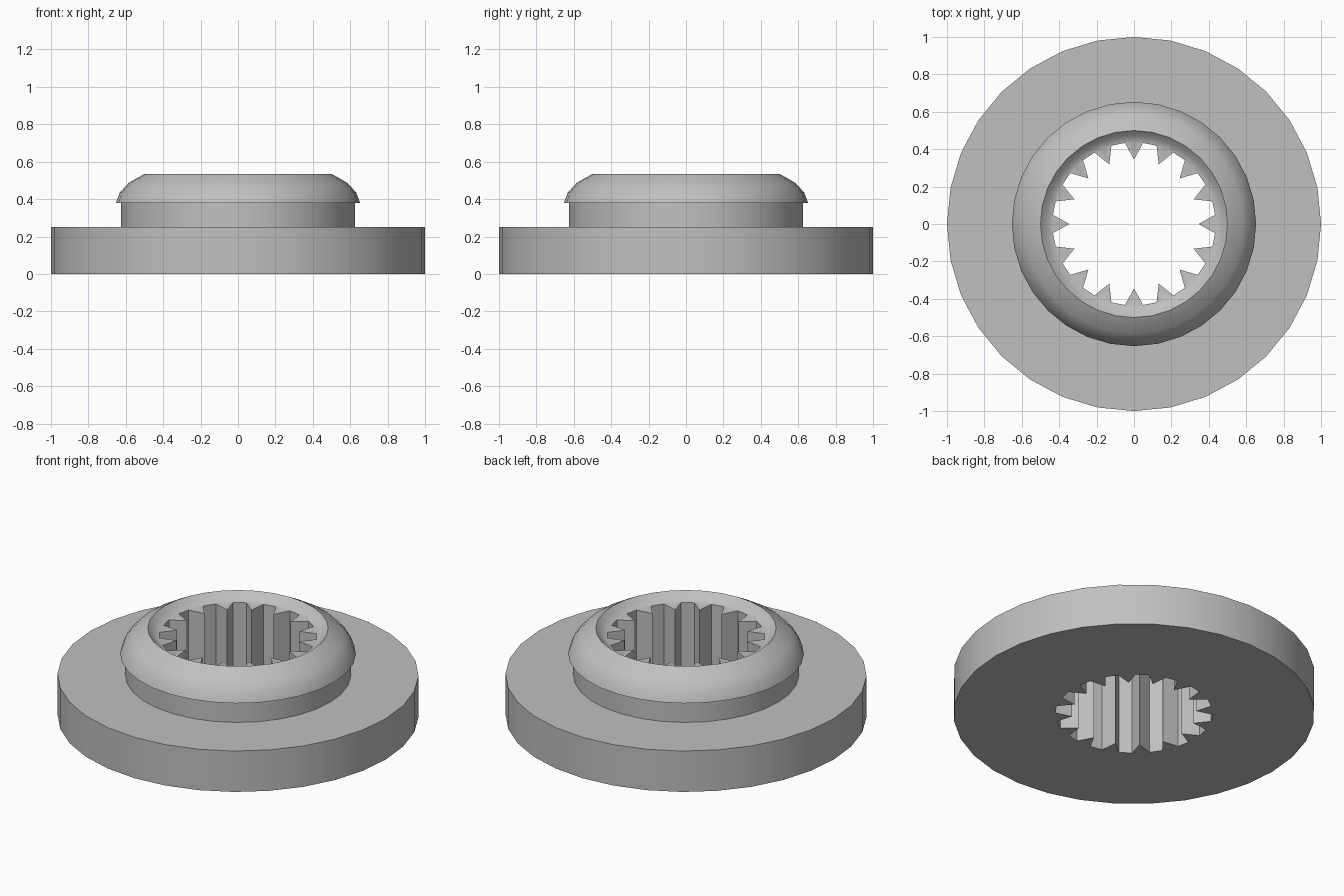
import bpy
import bmesh
from math import sin, cos, pi, radians

cube = bpy.data.objects.get("Cube")
if cube:
    bpy.data.objects.remove(cube, do_unlink=True)

SIDES = 32
TEETH = 16
SEAT_Z = 0.488      # top of the teeth

# Plain grey metal
grey = bpy.data.materials.new("grey_metal")
grey.use_nodes = True
colour = (0.53, 0.53, 0.53, 1)
grey.diffuse_color = colour
grey.node_tree.nodes["Principled BSDF"].inputs["Base Color"].default_value = colour

bm = bmesh.new()


def loop(points, z):
    """Closed ring of vertices from (radius, angle) pairs."""
    verts = [bm.verts.new((r * cos(a), r * sin(a), z)) for r, a in points]
    edges = [bm.edges.new((v, verts[i - 1])) for i, v in enumerate(verts)]
    return verts, edges


def wall(lower, upper):
    """Quads joining two rings of equal count."""
    for i in range(len(lower[0])):
        bm.faces.new((lower[0][i - 1], lower[0][i], upper[0][i], upper[0][i - 1]))


# Outer body: flange, neck, rounded lip and dished mouth
profile = [
    (1, 0), (1, 0.25),
    (0.625, 0.25), (0.625, 0.38),
    (0.653, 0.38), (0.632, 0.435), (0.585, 0.487), (0.5, 0.535),
    (0.472, 0.506), (0.44, SEAT_Z),
]
rings = [loop([(r, 2 * pi * i / SIDES) for i in range(SIDES)], z) for r, z in profile]
for low, high in zip(rings, rings[1:]):
    wall(low, high)

# Splined bore: pointed teeth with flat grooves between them
half = radians(6.4)
spline = []
for i in range(TEETH):
    a = 2 * pi * i / TEETH
    spline += [(0.436, a - half), (0.345, a), (0.436, a + half)]
bore_low = loop(spline, 0)
bore_high = loop(spline, SEAT_Z)
wall(bore_low, bore_high)

# Flat underside and tooth tops
for outer, inner, up in ((rings[0], bore_low, -1), (rings[-1], bore_high, 1)):
    bmesh.ops.triangle_fill(bm, edges=outer[1] + inner[1], use_beauty=True, normal=(0, 0, up))

bmesh.ops.recalc_face_normals(bm, faces=bm.faces)
mesh = bpy.data.meshes.new("splined_hub")
bm.to_mesh(mesh)
bm.free()
mesh.materials.append(grey)

hub = bpy.data.objects.new("splined_hub", mesh)
bpy.context.collection.objects.link(hub)
bpy.ops.object.select_all(action="DESELECT")
hub.select_set(True)
bpy.context.view_layer.objects.active = hub
bpy.ops.object.shade_smooth_by_angle(angle=radians(32))
